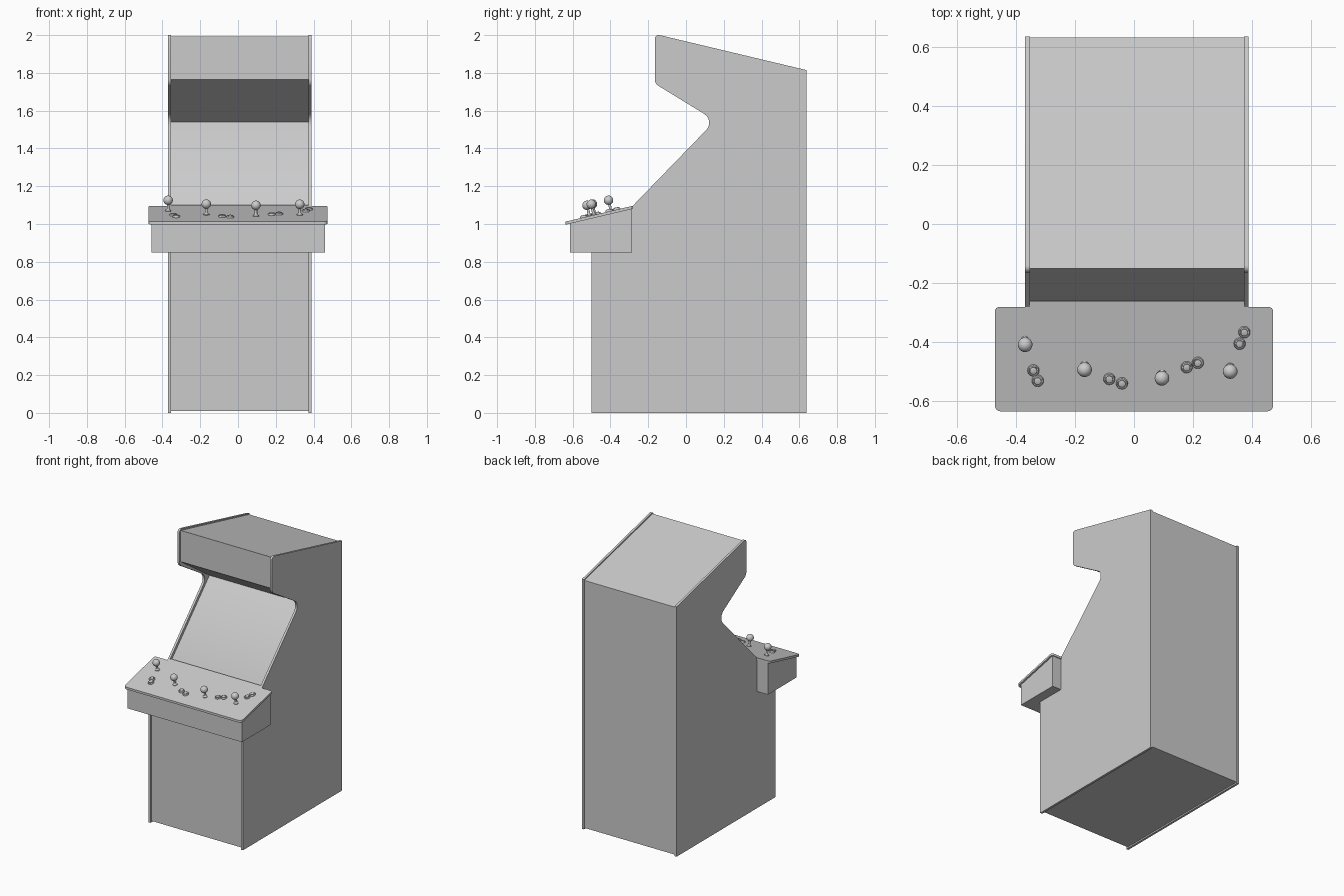
import bpy, bmesh, math
from mathutils import Vector

if "Cube" in bpy.data.objects:
    bpy.data.objects.remove(bpy.data.objects["Cube"])

grey = bpy.data.materials.new("light grey")
grey.diffuse_color = (0.6, 0.6, 0.6, 1)
grey.use_nodes = True
grey.node_tree.nodes["Principled BSDF"].inputs["Base Color"].default_value = grey.diffuse_color


def finish(bm, name):
    bmesh.ops.recalc_face_normals(bm, faces=bm.faces)
    me = bpy.data.meshes.new(name)
    bm.to_mesh(me)
    bm.free()
    ob = bpy.data.objects.new(name, me)
    bpy.context.collection.objects.link(ob)
    me.materials.append(grey)
    bpy.context.view_layer.objects.active = ob
    ob.select_set(True)
    bpy.ops.object.shade_smooth_by_angle(angle=math.radians(35))
    ob.select_set(False)
    return ob


def rounded(points, steps=6):
    """Outline from (a, b, radius) corners, with filleted corners."""
    out = []
    n = len(points)
    for i, (a, b, r) in enumerate(points):
        p = Vector((a, b))
        if r == 0:
            out.append(p)
            continue
        u = (Vector(points[i - 1][:2]) - p).normalized()
        v = (Vector(points[(i + 1) % n][:2]) - p).normalized()
        half = u.angle(v) / 2
        c = p + (u + v).normalized() * (r / math.sin(half))
        s = p + u * (r / math.tan(half)) - c
        e = p + v * (r / math.tan(half)) - c
        sweep = math.pi - 2 * half
        for k in range(steps + 1):
            t = k / steps
            out.append(c + (s * math.sin((1 - t) * sweep) + e * math.sin(t * sweep)) / math.sin(sweep))
    return out


def prism(name, outline, low, high):
    """Closed solid between two mappings of a 2D outline."""
    bm = bmesh.new()
    lo = [bm.verts.new(low(p)) for p in outline]
    hi = [bm.verts.new(high(p)) for p in outline]
    bm.faces.new(lo)
    bm.faces.new(hi)
    for i in range(len(lo)):
        j = (i + 1) % len(lo)
        bm.faces.new((lo[i], lo[j], hi[j], hi[i]))
    return finish(bm, name)


def side_prism(name, pts, x0, x1):
    return prism(name, rounded(pts), lambda p: (x0, p.x, p.y), lambda p: (x1, p.x, p.y))


def deck(y):
    return 1.012 + 0.235 * (y + 0.64)


# Cabinet side panels
side = [(-0.5, 0, 0), (-0.5, 0.98, 0), (-0.285, 1.05, 0), (-0.285, 1.093, 0),
        (0.155, 1.547, 0.055), (-0.165, 1.743, 0.04), (-0.165, 2.006, 0.02),
        (0.637, 1.815, 0), (0.637, 0, 0)]
side_prism("left_side_panel", side, -0.37, -0.354)
side_prism("right_side_panel", side, 0.374, 0.39)

# Inner cabinet: kick panel, screen, marquee, roof and back
body = [(-0.488, 0.01, 0), (-0.488, 0.98, 0), (-0.275, 1.03, 0), (-0.265, 1.083, 0),
        (0.178, 1.54, 0), (-0.152, 1.765, 0), (-0.152, 1.992, 0),
        (0.634, 1.808, 0), (0.634, 0.01, 0)]
side_prism("cabinet_body", body, -0.355, 0.375)

# Control box and its sloping top plate
box = [(-0.614, 0.848, 0), (-0.614, deck(-0.614) - 0.012, 0),
       (-0.287, deck(-0.287) - 0.012, 0), (-0.287, 0.848, 0)]
side_prism("control_box", box, -0.458, 0.461)
plate = [(-0.473, -0.637, 0.02), (0.473, -0.637, 0.02), (0.473, -0.282, 0.015),
         (0.374, -0.282, 0), (0.374, -0.262, 0), (-0.354, -0.262, 0),
         (-0.354, -0.282, 0), (-0.473, -0.282, 0.015)]
prism("control_plate", rounded(plate, 4),
      lambda p: (p.x, p.y, deck(p.y) - 0.016), lambda p: (p.x, p.y, deck(p.y)))


def lathe(name, profile, x, y, seg=20):
    """Turned part of (radius, height) points; stands square to the plate."""
    bm = bmesh.new()
    vs = [bm.verts.new((r, 0, z)) for r, z in profile]
    es = [bm.edges.new(pair) for pair in zip(vs, vs[1:])]
    bmesh.ops.spin(bm, geom=vs + es, cent=(0, 0, 0), axis=(0, 0, 1),
                   angle=2 * math.pi, steps=seg, use_merge=True)
    bmesh.ops.remove_doubles(bm, verts=bm.verts, dist=1e-5)
    ob = finish(bm, name)
    ob.location = (x, y, deck(y))
    ob.rotation_euler.x = math.atan(0.235)


# Joysticks: collar, shaft and ball
R, H = 0.025, 0.058
ball = [(R * math.sin(a), H - R * math.cos(a))
        for a in [math.pi * k / 12 for k in range(2, 12)]] + [(0, H + R)]
stick = [(0.016, -0.002), (0.016, 0.004), (0.009, 0.008), (0.007, 0.012), (0.007, 0.036)] + ball
for i, (x, y) in enumerate([(-0.37, -0.397), (-0.168, -0.482), (0.095, -0.511), (0.327, -0.488)]):
    lathe(f"joystick_{i + 1}", stick, x, y)

# Buttons: raised rim with a domed plunger
button = [(0.02, -0.002), (0.02, 0.006), (0.018, 0.009), (0.015, 0.009), (0.014, 0.005),
          (0.012, 0.005), (0.012, 0.011), (0.01, 0.012), (0, 0.012)]
for i, (x, y) in enumerate([(-0.342, -0.497), (-0.327, -0.532), (-0.084, -0.526), (-0.041, -0.541),
                            (0.179, -0.486), (0.217, -0.471), (0.359, -0.406), (0.375, -0.367)]):
    lathe(f"button_{i + 1}", button, x, y)
